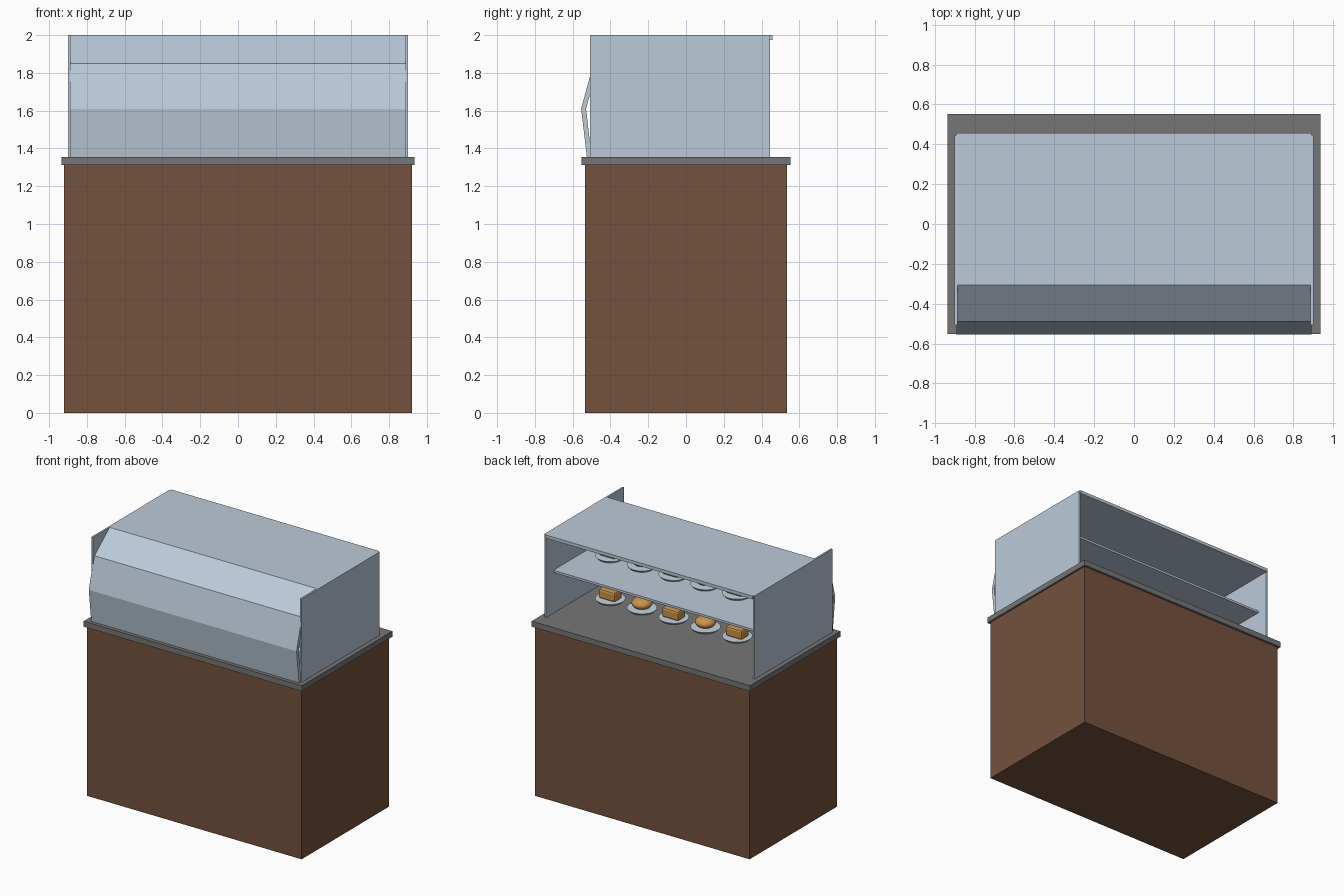
import bpy, bmesh, math
from mathutils import Matrix

if "Cube" in bpy.data.objects:
    bpy.data.objects.remove(bpy.data.objects["Cube"])


def mat(name, rgb):
    m = bpy.data.materials.new(name)
    m.diffuse_color = (*rgb, 1)
    m.use_nodes = True
    m.node_tree.nodes["Principled BSDF"].inputs["Base Color"].default_value = m.diffuse_color
    return m


WOOD = mat("brown wood", (0.175, 0.085, 0.047))
STONE = mat("grey counter", (0.18, 0.18, 0.18))
GLASS = mat("pale blue glass", (0.50, 0.59, 0.69))
PLATE = mat("plate white blue", (0.56, 0.66, 0.74))
BREAD = mat("golden bread", (0.60, 0.29, 0.07))


def finish(name, bm, material):
    bmesh.ops.recalc_face_normals(bm, faces=bm.faces)
    me = bpy.data.meshes.new(name)
    bm.to_mesh(me)
    bm.free()
    me.materials.append(material)
    ob = bpy.data.objects.new(name, me)
    bpy.context.collection.objects.link(ob)
    return ob


def box(name, material, lo, hi, bevel=0):
    bm = bmesh.new()
    bmesh.ops.create_cube(bm, size=1)
    for v in bm.verts:
        v.co = [lo[i] + (v.co[i] + 0.5) * (hi[i] - lo[i]) for i in range(3)]
    if bevel:
        bmesh.ops.bevel(bm, geom=bm.edges[:], offset=bevel, segments=2,
                        profile=0.5, affect='EDGES')
    return finish(name, bm, material)


# cabinet and counter
box("cabinet", WOOD, (-0.92, -0.535, 0), (0.92, 0.535, 1.315))
box("countertop", STONE, (-0.935, -0.553, 1.312), (0.935, 0.553, 1.355))

# glass side panels
for s, side in ((-1, "left"), (1, "right")):
    xs = sorted((s * 0.886, s * 0.90))
    box(side + "_glass_panel", GLASS, (xs[0], -0.508, 1.355), (xs[1], 0.446, 2.0))

# bent glass front and roof, extruded along x
outer = [(-0.525, 1.355), (-0.555, 1.61), (-0.49, 1.85), (-0.305, 2.0), (0.457, 2.0)]
inner = [(0.457, 1.975), (-0.296, 1.975), (-0.468, 1.836), (-0.529, 1.61), (-0.50, 1.355)]
bm = bmesh.new()
n = len(outer)
rings = [[bm.verts.new((x, y, z)) for y, z in outer + inner] for x in (-0.89, 0.89)]
for r in rings:
    for i in range(n - 1):
        bm.faces.new((r[i], r[i + 1], r[2 * n - 2 - i], r[2 * n - 1 - i]))
for i in range(2 * n):
    j = (i + 1) % (2 * n)
    bm.faces.new((rings[0][i], rings[0][j], rings[1][j], rings[1][i]))
finish("glass_front_and_roof", bm, GLASS)

# inner shelf
box("glass_shelf", GLASS, (-0.888, -0.42, 1.67), (0.888, 0.357, 1.687))

# plates with loaves and buns on the counter and the shelf
Y = -0.045
for level, z in (("lower", 1.355), ("upper", 1.687)):
    for k in range(6):
        x = 0.68 - 0.272 * k
        bm = bmesh.new()
        bmesh.ops.create_cone(bm, cap_ends=True, segments=24, radius1=0.09,
                              radius2=0.107, depth=0.018,
                              matrix=Matrix.Translation((x, Y, z + 0.009)))
        finish(f"{level}_plate_{k}", bm, PLATE)
        top = z + 0.017
        if k % 2 == 0:
            ob = box(f"{level}_loaf_{k}", BREAD, (x - 0.07, Y - 0.048, top),
                     (x + 0.07, Y + 0.048, top + 0.075), 0.015)
        else:
            bm = bmesh.new()
            bmesh.ops.create_uvsphere(
                bm, u_segments=20, v_segments=12, radius=0.075,
                matrix=Matrix.Translation((x, Y, top + 0.038)) @ Matrix.Diagonal((1, 1, 0.55, 1)))
            ob = finish(f"{level}_bun_{k}", bm, BREAD)
        for p in ob.data.polygons:
            p.use_smooth = k % 2 == 1
